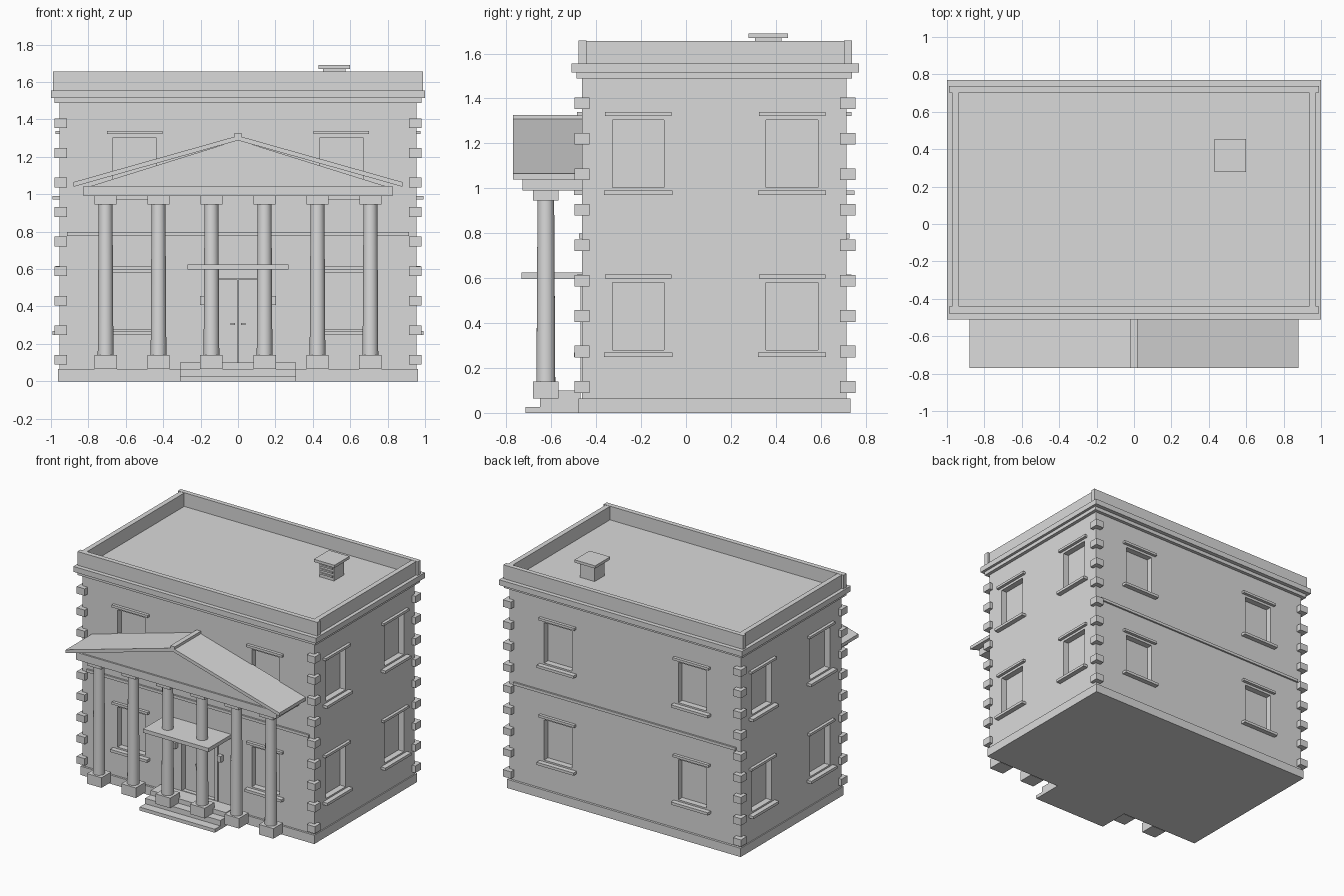
import bpy, bmesh
from mathutils import Vector

cube = bpy.data.objects.get("Cube")
if cube:
    bpy.data.objects.remove(cube, do_unlink=True)

stone = bpy.data.materials.new("pale_grey_stone")
stone.use_nodes = True
GREY = (0.7, 0.7, 0.7, 1)
stone.diffuse_color = GREY
stone.node_tree.nodes["Principled BSDF"].inputs["Base Color"].default_value = GREY

# Wall planes
SIDE, FRONT, BACK = 0.955, -0.463, 0.715
MID_Y = (FRONT + BACK) / 2


def finish(name, bm):
    bmesh.ops.recalc_face_normals(bm, faces=bm.faces)
    mesh = bpy.data.meshes.new(name)
    bm.to_mesh(mesh)
    bm.free()
    mesh.materials.append(stone)
    ob = bpy.data.objects.new(name, mesh)
    bpy.context.collection.objects.link(ob)
    return ob


def add_box(bm, xs, ys, zs):
    lo, hi = Vector((xs[0], ys[0], zs[0])), Vector((xs[1], ys[1], zs[1]))
    made = bmesh.ops.create_cube(bm, size=1)["verts"]
    for v in made:
        v.co = (lo + hi) / 2 + v.co * (hi - lo)


def box(name, xs, ys, zs):
    bm = bmesh.new()
    add_box(bm, xs, ys, zs)
    return finish(name, bm)


def prism(name, outline, y0, y1):
    """Extrude an x-z outline from y0 to y1."""
    bm = bmesh.new()
    face = bm.faces.new([bm.verts.new((x, y0, z)) for x, z in outline])
    out = bmesh.ops.extrude_face_region(bm, geom=[face])["geom"]
    verts = [g for g in out if isinstance(g, bmesh.types.BMVert)]
    bmesh.ops.translate(bm, verts=verts, vec=(0, y1 - y0, 0))
    return finish(name, bm)


def wall_box(bm, wall, centre, half, depth, zs):
    """Box on a wall: centre and half width along it, depth (inner, outer) from it."""
    along = (centre - half, centre + half)
    a, b = depth
    if wall == "front":
        add_box(bm, along, (FRONT - b, FRONT - a), zs)
    elif wall == "back":
        add_box(bm, along, (BACK + a, BACK + b), zs)
    elif wall == "left":
        add_box(bm, (SIDE + a, SIDE + b), along, zs)
    else:
        add_box(bm, (-SIDE - b, -SIDE - a), along, zs)


# Main walls, with recessed windows and doorway cut into them
walls = box("walls", (-SIDE, SIDE), (FRONT, BACK), (0.02, 1.5))
cutter, trim = bmesh.new(), bmesh.new()
spots = [(w, c) for w in ("front", "back") for c in (-0.553, 0.553)]
spots += [(w, c) for w in ("left", "right") for c in (-0.213, 0.472)]
for wall, centre in spots:
    for base in (0.28, 1.003):
        wall_box(cutter, wall, centre, 0.115, (-0.045, 0.05), (base, base + 0.3))
        wall_box(trim, wall, centre, 0.148, (-0.01, 0.022), (base + 0.318, base + 0.336))
        wall_box(trim, wall, centre, 0.152, (-0.01, 0.036), (base - 0.032, base - 0.012))
wall_box(cutter, "front", 0, 0.16, (-0.045, 0.05), (0.1, 0.575))
finish("window_sills_and_lintels", trim)
cut_ob = finish("opening_cutter", cutter)
cut_ob.hide_render = True
mod = walls.modifiers.new("openings", "BOOLEAN")
mod.operation, mod.solver, mod.object = "DIFFERENCE", "EXACT", cut_ob
bpy.context.view_layer.objects.active = walls
bpy.ops.object.modifier_apply(modifier=mod.name)
bpy.data.objects.remove(cut_ob, do_unlink=True)

# Plinth, string courses and cornice
box("plinth", (-0.963, 0.963), (-0.478, 0.732), (0, 0.065))
box("front_string_course", (-0.915, 0.915), (-0.476, -0.45), (0.777, 0.798))
box("back_string_course", (-0.915, 0.915), (0.7, 0.728), (0.777, 0.798))
box("lower_cornice", (-0.98, 0.98), (-0.488, 0.74), (1.488, 1.517))
box("upper_cornice_and_roof", (-1, 1), (-0.51, 0.77), (1.515, 1.555))

# Parapet
box("front_parapet", (-0.988, 0.988), (-0.478, -0.442), (1.55, 1.657))
box("back_parapet", (-0.988, 0.988), (0.704, 0.738), (1.55, 1.657))
for side, s in (("left", 1), ("right", -1)):
    box(side + "_parapet", sorted((s * 0.936, s * 0.973)), (-0.445, 0.707), (1.55, 1.655))

# Corner quoins
bm = bmesh.new()
for x in (-0.948, 0.948):
    for y in (-0.463, 0.72):
        for i in range(9):
            z = 0.115 + i * 0.158
            add_box(bm, (x - 0.033, x + 0.033), (y - 0.034, y + 0.034), (z - 0.026, z + 0.026))
finish("corner_quoins", bm)

# Roof vent with louvres
box("roof_vent", (0.455, 0.575), (0.308, 0.425), (1.55, 1.672))
box("roof_vent_cap", (0.43, 0.6), (0.278, 0.455), (1.67, 1.69))
for i in range(3):
    z = 1.58 + i * 0.03
    box("roof_vent_louvre", (0.463, 0.567), (0.298, 0.31), (z, z + 0.012))

# Columns
COL_Y = -0.624
for x in (-0.708, -0.425, -0.142, 0.142, 0.425, 0.708):
    box("column_base", (x - 0.06, x + 0.06), (COL_Y - 0.057, COL_Y + 0.057), (0.065, 0.14))
    box("column_capital", (x - 0.058, x + 0.058), (COL_Y - 0.057, COL_Y + 0.057), (0.945, 0.992))
    bpy.ops.mesh.primitive_cone_add(vertices=24, radius1=0.042, radius2=0.037, depth=0.81,
                                    location=(x, COL_Y, 0.542))
    shaft = bpy.context.object
    shaft.name = "column_shaft"
    shaft.data.materials.append(stone)
    bpy.ops.object.shade_smooth_by_angle()

# Pediment
box("entablature", (-0.825, 0.825), (-0.727, -0.455), (0.99, 1.045))
prism("tympanum", [(-0.8, 1.04), (0.8, 1.04), (0, 1.29)], -0.715, -0.455)
for side, s in (("left", 1), ("right", -1)):
    slope = [(0, 1.288), (s * 0.88, 1.04), (s * 0.88, 1.065), (0, 1.313)]
    prism(side + "_pediment_roof", slope, -0.77, -0.455)
box("pediment_ridge", (-0.018, 0.018), (-0.77, -0.455), (1.29, 1.327))

# Entrance steps
for y, z0, z1 in ((-0.715, 0, 0.026), (-0.65, 0.026, 0.066), (-0.585, 0.066, 0.1)):
    box("entrance_step", (-0.31, 0.31), (y, -0.47), (z0, z1))

# Doorway: canopy, frame, double doors, handles, wall lamps
box("door_canopy", (-0.27, 0.27), (-0.733, -0.455), (0.597, 0.625))
box("door_header", (-0.16, 0.16), (-0.47, -0.41), (0.55, 0.575))
for s in (1, -1):
    box("door_jamb", sorted((s * 0.135, s * 0.162)), (-0.47, -0.41), (0.1, 0.55))
    box("door_leaf", sorted((s * 0.004, s * 0.13)), (-0.432, -0.41), (0.1, 0.545))
    box("door_handle", sorted((s * 0.015, s * 0.04)), (-0.447, -0.43), (0.3, 0.312))
    box("wall_lamp", sorted((s * 0.172, s * 0.203)), (-0.495, -0.455), (0.408, 0.455))
